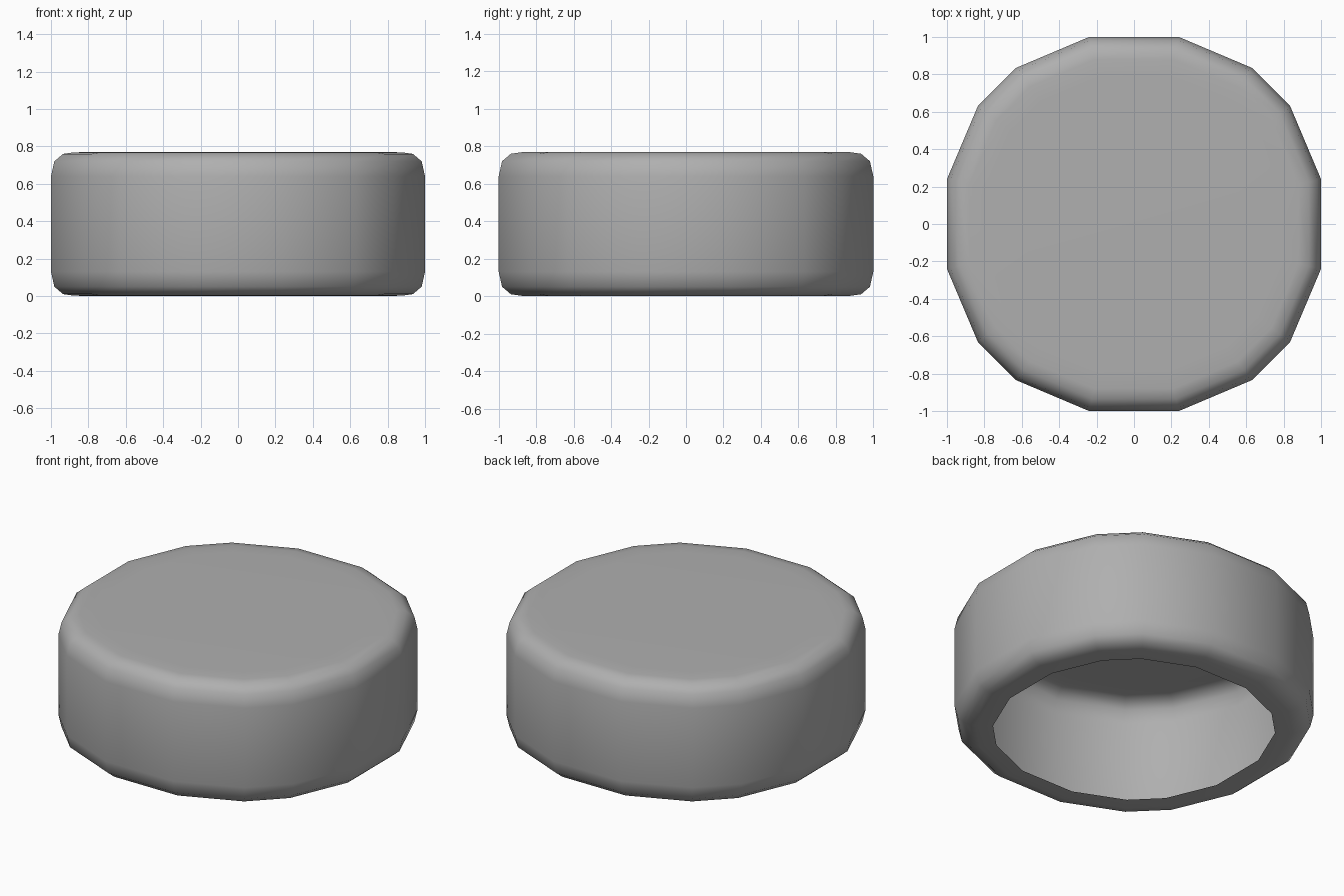
import bpy, bmesh

if "Cube" in bpy.data.objects:
    bpy.data.objects.remove(bpy.data.objects["Cube"])

# Sixteen-sided outline: a softened octagon, quarter repeated by rotation
outline = []
quarter = [(1.0, -0.24), (1.0, 0.24), (0.835, 0.63), (0.63, 0.835)]
for k in range(4):
    for x, y in quarter:
        for _ in range(k):
            x, y = -y, x
        outline.append((x, y))

# Open-bottomed shell profile (scale, height): inward lip, wall, rounded shoulder
profile = [(0.785, 0.0), (0.88, 0.002), (0.935, 0.01), (0.982, 0.05), (1.0, 0.13),
           (1.0, 0.64), (0.982, 0.72), (0.935, 0.76), (0.88, 0.768), (0.785, 0.77)]

bm = bmesh.new()
rings = [[bm.verts.new((x * s, y * s, z)) for x, y in outline] for s, z in profile]
n = len(outline)
for a, b in zip(rings, rings[1:]):
    for i in range(n):
        j = (i + 1) % n
        bm.faces.new((a[i], a[j], b[j], b[i]))
bm.faces.new(rings[-1])  # flat top
for f in bm.faces:
    f.smooth = True

mesh = bpy.data.meshes.new("round_cap")
bm.to_mesh(mesh)
bm.free()
cap = bpy.data.objects.new("round_cap", mesh)
bpy.context.collection.objects.link(cap)

# Darker grey finish
grey = bpy.data.materials.new("dark_grey")
grey.diffuse_color = (0.43, 0.43, 0.43, 1.0)
grey.use_nodes = True
grey.node_tree.nodes["Principled BSDF"].inputs["Base Color"].default_value = grey.diffuse_color
mesh.materials.append(grey)
